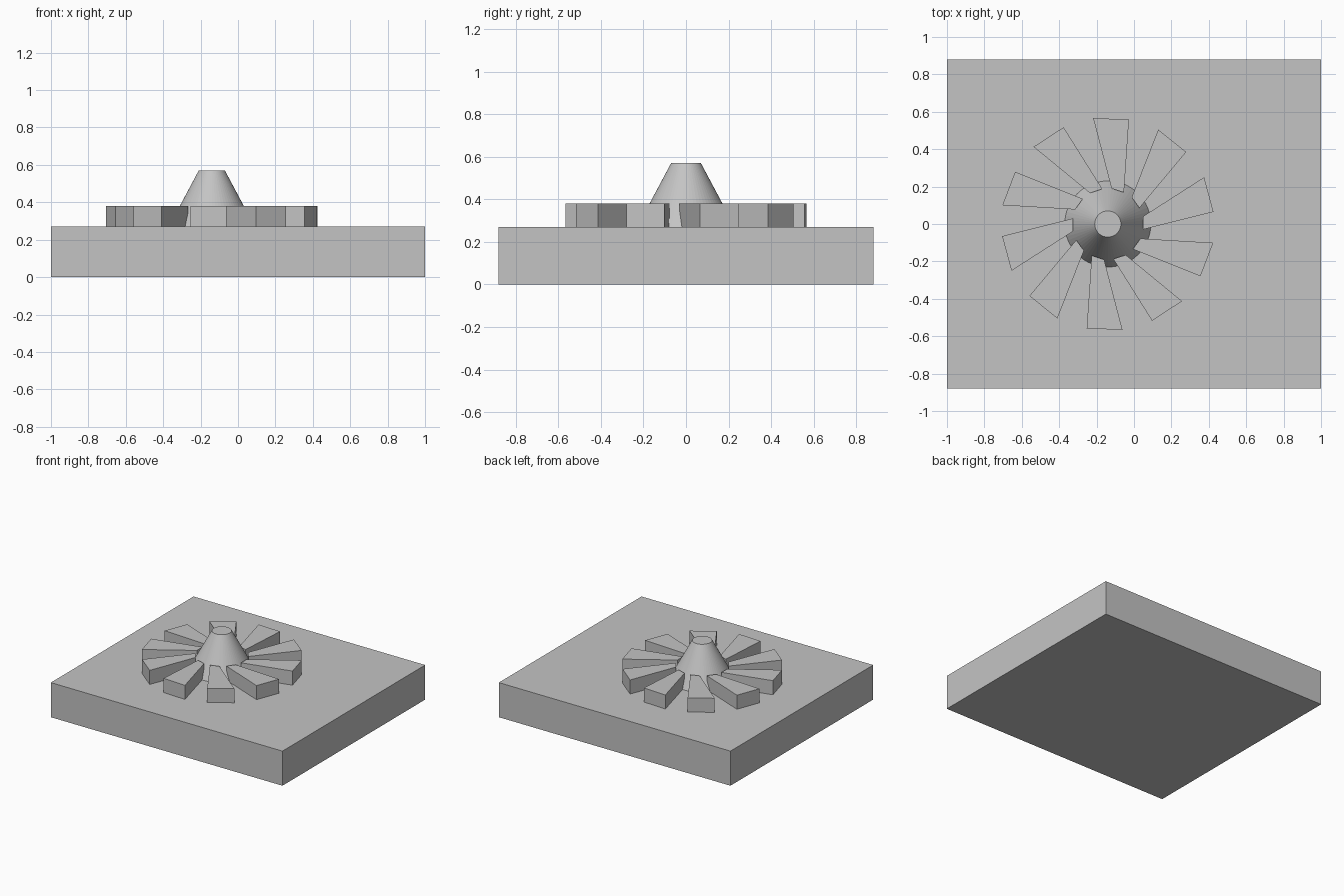
import bpy, bmesh, math
from mathutils import Matrix, Vector

cube = bpy.data.objects.get("Cube")
if cube:
    bpy.data.objects.remove(cube, do_unlink=True)

GREY = (0.55, 0.55, 0.55, 1)
mat = bpy.data.materials.new("plain_grey")
mat.use_nodes = True
mat.diffuse_color = GREY
mat.node_tree.nodes["Principled BSDF"].inputs["Base Color"].default_value = GREY

HUB_X = -0.14
BASE_TOP, BLADE_TOP, HUB_TOP = 0.27, 0.38, 0.57


def add_object(name, bm):
    bmesh.ops.recalc_face_normals(bm, faces=bm.faces)
    mesh = bpy.data.meshes.new(name)
    bm.to_mesh(mesh)
    bm.free()
    mesh.materials.append(mat)
    obj = bpy.data.objects.new(name, mesh)
    bpy.context.collection.objects.link(obj)
    return obj


def prism(name, outline, bottom, top):
    """Extrude a flat outline straight up."""
    bm = bmesh.new()
    face = bm.faces.new([bm.verts.new((x, y, bottom)) for x, y in outline])
    lifted = bmesh.ops.extrude_face_region(bm, geom=[face])["geom"]
    verts = [v for v in lifted if isinstance(v, bmesh.types.BMVert)]
    bmesh.ops.translate(bm, verts=verts, vec=(0, 0, top - bottom))
    return add_object(name, bm)


# Base slab
prism("base_slab", [(-1, -0.88), (1, -0.88), (1, 0.88), (-1, 0.88)], 0, BASE_TOP)

# Central hub: truncated cone
bm = bmesh.new()
bmesh.ops.create_cone(
    bm, cap_ends=True, segments=64, radius1=0.23, radius2=0.07,
    depth=HUB_TOP - BASE_TOP,
    matrix=Matrix.Translation((HUB_X, 0, (BASE_TOP + HUB_TOP) / 2)))
add_object("hub_cone", bm)

# Ring of ten swept, widening blades
blade = [(0.187, -0.03), (0.565, 0.065), (0.515, 0.25), (0.187, 0.04)]
for i in range(10):
    turn = Matrix.Rotation(i * math.tau / 10, 2)
    outline = [turn @ Vector(p) + Vector((HUB_X, 0)) for p in blade]
    prism(f"blade_{i + 1}", outline, BASE_TOP, BLADE_TOP)
